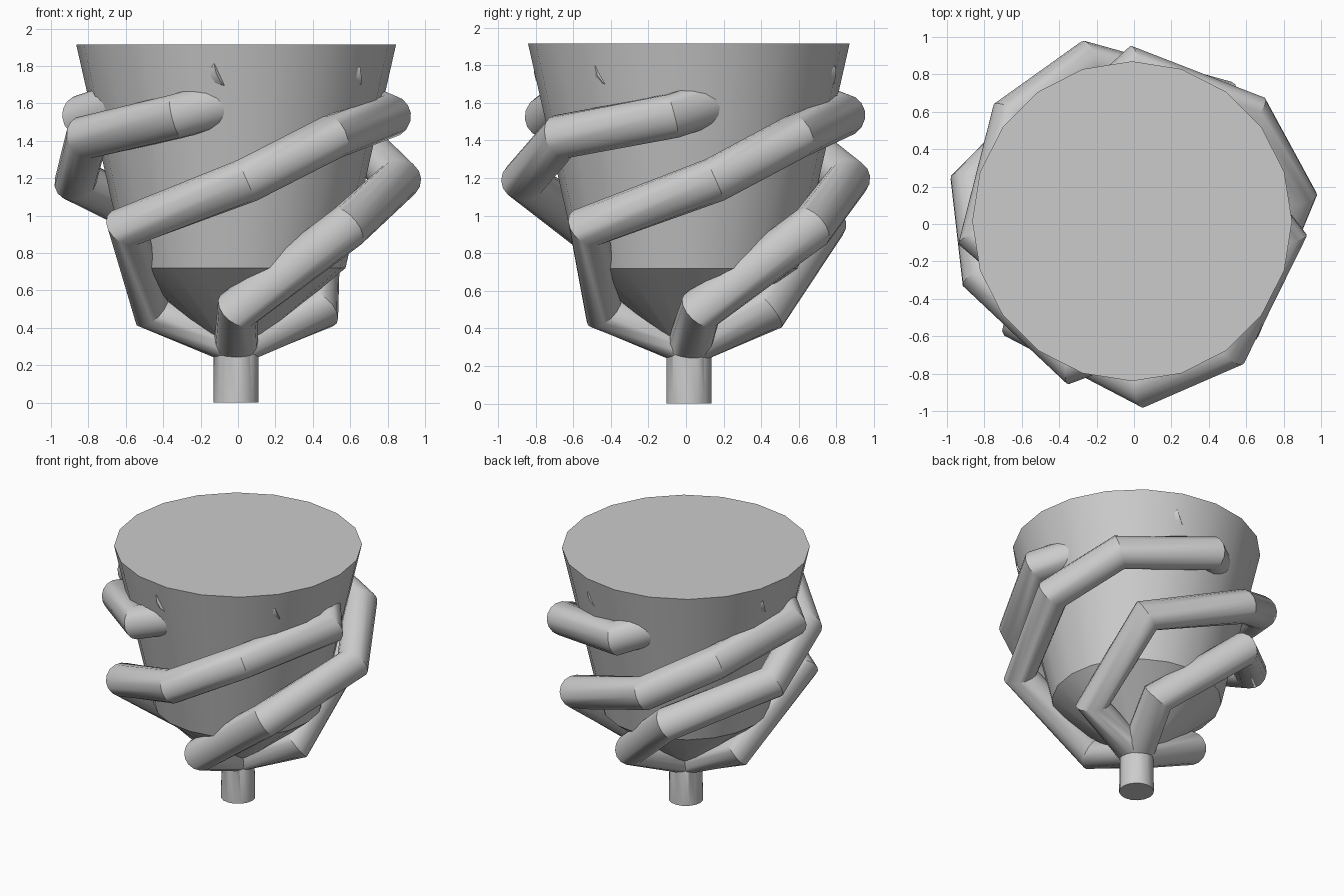
import bpy, bmesh, math

if "Cube" in bpy.data.objects:
    bpy.data.objects.remove(bpy.data.objects["Cube"])

CENTRE = (-0.01, 0.015)
TUBE_R = 0.12


def finish(ob):
    bpy.ops.object.select_all(action='DESELECT')
    ob.select_set(True)
    bpy.context.view_layer.objects.active = ob
    if ob.type == 'CURVE':
        bpy.ops.object.convert(target='MESH')
    bpy.ops.object.shade_smooth_by_angle(angle=math.radians(30))


def lathe(name, profile, sides):
    """Closed solid from (radius, z) rings, listed bottom to top."""
    bm = bmesh.new()
    rings = []
    for r, z in profile:
        rings.append([bm.verts.new((CENTRE[0] + r * math.cos(2 * math.pi * i / sides),
                                    CENTRE[1] + r * math.sin(2 * math.pi * i / sides), z))
                      for i in range(sides)])
    for a, b in zip(rings, rings[1:]):
        for i in range(sides):
            j = (i + 1) % sides
            bm.faces.new((a[i], a[j], b[j], b[i]))
    bm.faces.new(rings[0][::-1])
    bm.faces.new(rings[-1])
    me = bpy.data.meshes.new(name)
    bm.to_mesh(me)
    bm.free()
    ob = bpy.data.objects.new(name, me)
    bpy.context.collection.objects.link(ob)
    finish(ob)


def strand(name, path, turn):
    """Round tube along (radius, angle, z) points, turned about the axis."""
    cu = bpy.data.curves.new(name, 'CURVE')
    cu.dimensions = '3D'
    cu.bevel_depth = TUBE_R
    cu.bevel_resolution = 6
    cu.use_fill_caps = True
    sp = cu.splines.new('POLY')
    sp.points.add(len(path) - 1)
    for p, (r, deg, z) in zip(sp.points, path):
        a = math.radians(deg + turn)
        p.co = (CENTRE[0] + r * math.cos(a), CENTRE[1] + r * math.sin(a), z, 1)
    ob = bpy.data.objects.new(name, cu)
    bpy.context.collection.objects.link(ob)
    finish(ob)


# Tapered cup with a conical underside
lathe("cup", [(0.08, 0.30), (0.585, 0.72), (0.855, 1.915)], 20)

# Four strands share the stem, then spiral up around the cup and into its wall
PATH = [(0, 0, 0), (0, 0, 0.30), (0.45, 176, 0.50), (0.80, 223, 0.94),
        (0.88, 274, 1.19), (0.85, 307, 1.42), (0.82, 354, 1.53), (0.73, 435, 1.79)]
for n, turn in enumerate((0, 95, 192, 253)):
    strand(f"spiral_strand_{n + 1}", PATH, turn)
